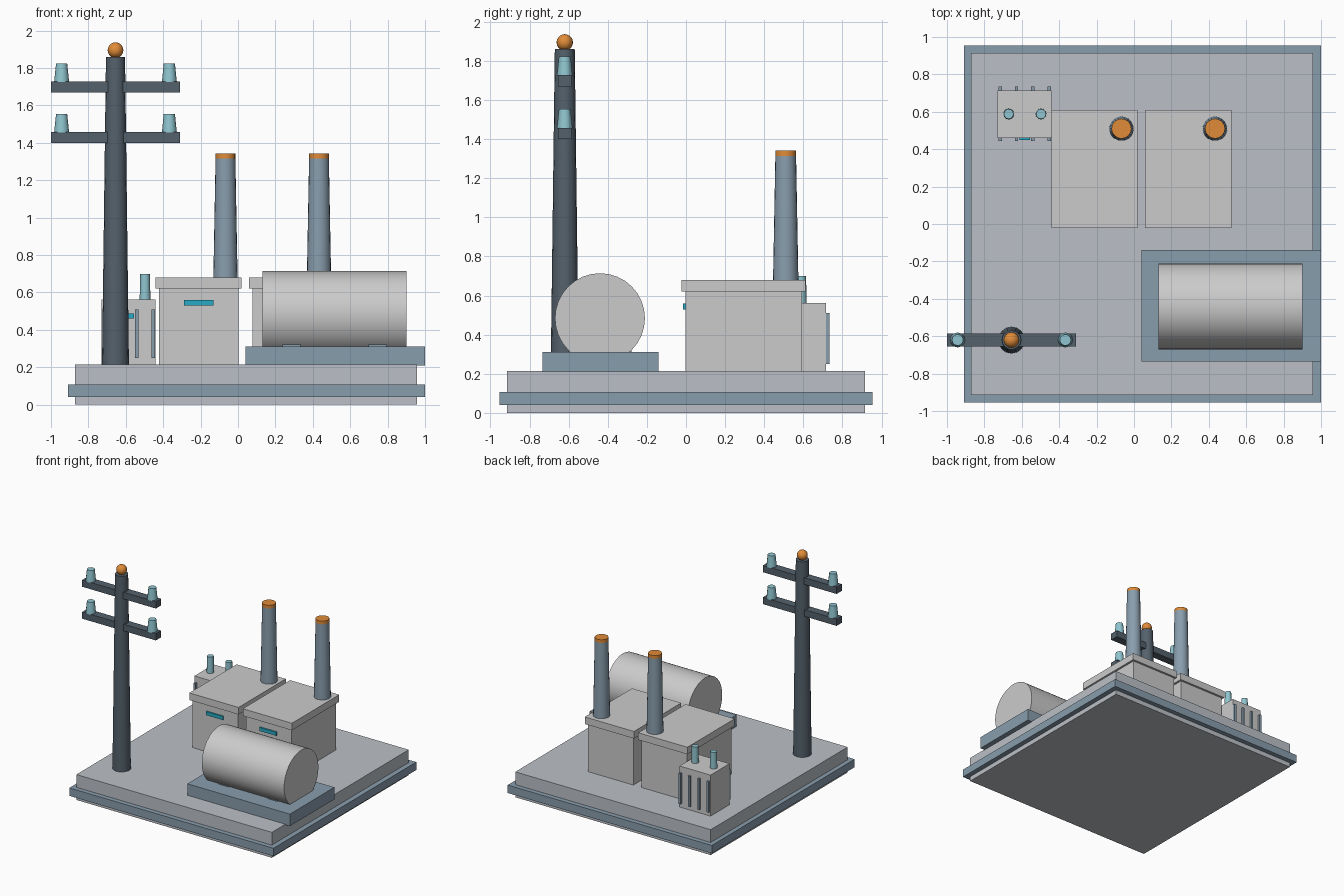
import bpy
from math import pi

if "Cube" in bpy.data.objects:
    bpy.data.objects.remove(bpy.data.objects["Cube"])


def mat(name, r, g, b):
    m = bpy.data.materials.new(name)
    m.diffuse_color = (r, g, b, 1)
    m.use_nodes = True
    m.node_tree.nodes["Principled BSDF"].inputs["Base Color"].default_value = m.diffuse_color
    return m


SLAB = mat("slab_grey", 0.50, 0.53, 0.57)
SLATE = mat("slate", 0.25, 0.34, 0.42)
WALL = mat("wall", 0.62, 0.63, 0.60)
POLE = mat("dark_pole", 0.09, 0.12, 0.15)
ORANGE = mat("orange", 0.75, 0.26, 0.04)
GLASS = mat("insulator_blue", 0.28, 0.56, 0.63)
CYAN = mat("window_cyan", 0.02, 0.40, 0.56)


def finish(name, material):
    o = bpy.context.object
    o.name = name
    if material:
        o.data.materials.append(material)
    return o


def box(name, x, y, z, material=None):
    """Box from (min, max) pairs."""
    bpy.ops.mesh.primitive_cube_add(size=1, location=[sum(p) / 2 for p in (x, y, z)])
    o = finish(name, material)
    o.scale = [p[1] - p[0] for p in (x, y, z)]
    bpy.ops.object.transform_apply(location=False, rotation=False, scale=True)
    return o


def cone(name, x, y, z0, z1, r0, r1, material=None, sides=16):
    """Upright tapered cylinder."""
    bpy.ops.mesh.primitive_cone_add(vertices=sides, radius1=r0, radius2=r1, depth=z1 - z0,
                                    location=(x, y, (z0 + z1) / 2))
    o = finish(name, material)
    bpy.ops.object.shade_smooth_by_angle(angle=pi / 6)
    return o


# base slab with projecting trim band
box("base_slab", (-0.872, 0.957), (-0.915, 0.915), (0, 0.215), SLAB)
box("base_trim", (-0.91, 1.0), (-0.955, 0.955), (0.04, 0.107), SLATE)

# two buildings with roof, window and chimney
for i, x in enumerate((-0.21, 0.29)):
    box(f"building_{i}", (x - 0.212, x + 0.212), (-0.003, 0.592), (0.21, 0.625), WALL)
    box(f"roof_{i}", (x - 0.23, x + 0.23), (-0.022, 0.61), (0.62, 0.68))
    box(f"window_{i}", (x - 0.078, x + 0.078), (-0.015, 0.01), (0.53, 0.56), CYAN)
    cone(f"chimney_{i}", x + 0.143, 0.51, 0.67, 1.315, 0.065, 0.053, SLATE, 20)
    cone(f"chimney_cap_{i}", x + 0.143, 0.51, 1.31, 1.342, 0.053, 0.053, ORANGE, 20)

# storage tank on its pad with saddles
box("tank_pad", (0.04, 1.0), (-0.735, -0.14), (0.21, 0.312), SLATE)
bpy.ops.mesh.primitive_cylinder_add(vertices=32, radius=0.23, depth=0.77,
                                    location=(0.515, -0.44, 0.484), rotation=(0, pi / 2, 0))
finish("tank", None)
bpy.ops.object.shade_smooth_by_angle(angle=pi / 6)
for i, x in enumerate((0.285, 0.745)):
    box(f"tank_saddle_{i}", (x - 0.048, x + 0.048), (-0.602, -0.278), (0.30, 0.324), SLATE)

# utility pole with ball finial
PX, PY = -0.655, -0.62
cone("pole", PX, PY, 0.21, 1.86, 0.072, 0.051, POLE)
bpy.ops.mesh.primitive_uv_sphere_add(segments=16, ring_count=10, radius=0.042,
                                     location=(PX, PY, 1.895))
finish("pole_ball", ORANGE)
bpy.ops.object.shade_smooth_by_angle(angle=pi / 6)

# crossarms and insulators
for i, z in enumerate((1.40, 1.67)):
    box(f"crossarm_{i}", (-1.0, -0.31), (PY - 0.035, PY + 0.035), (z, z + 0.057), POLE)
    for side in (-1, 1):
        cone(f"insulator_{i}_{side}", PX + side * 0.288, PY, z + 0.055, z + 0.153,
             0.04, 0.03, GLASS, 12)

# transformer with bushings, cooling fins and gauge
box("transformer", (-0.73, -0.44), (0.46, 0.715), (0.21, 0.562))
for i, x in enumerate((-0.67, -0.497)):
    cone(f"bushing_{i}", x, 0.588, 0.555, 0.70, 0.029, 0.026, GLASS, 12)
for i in range(4):
    x = -0.716 + i * 0.0877
    box(f"fin_back_{i}", (x - 0.009, x + 0.009), (0.71, 0.734), (0.25, 0.51), SLATE)
    box(f"fin_front_{i}", (x - 0.009, x + 0.009), (0.443, 0.465), (0.25, 0.51), SLATE)
box("transformer_gauge", (-0.613, -0.557), (0.45, 0.465), (0.462, 0.488), CYAN)
